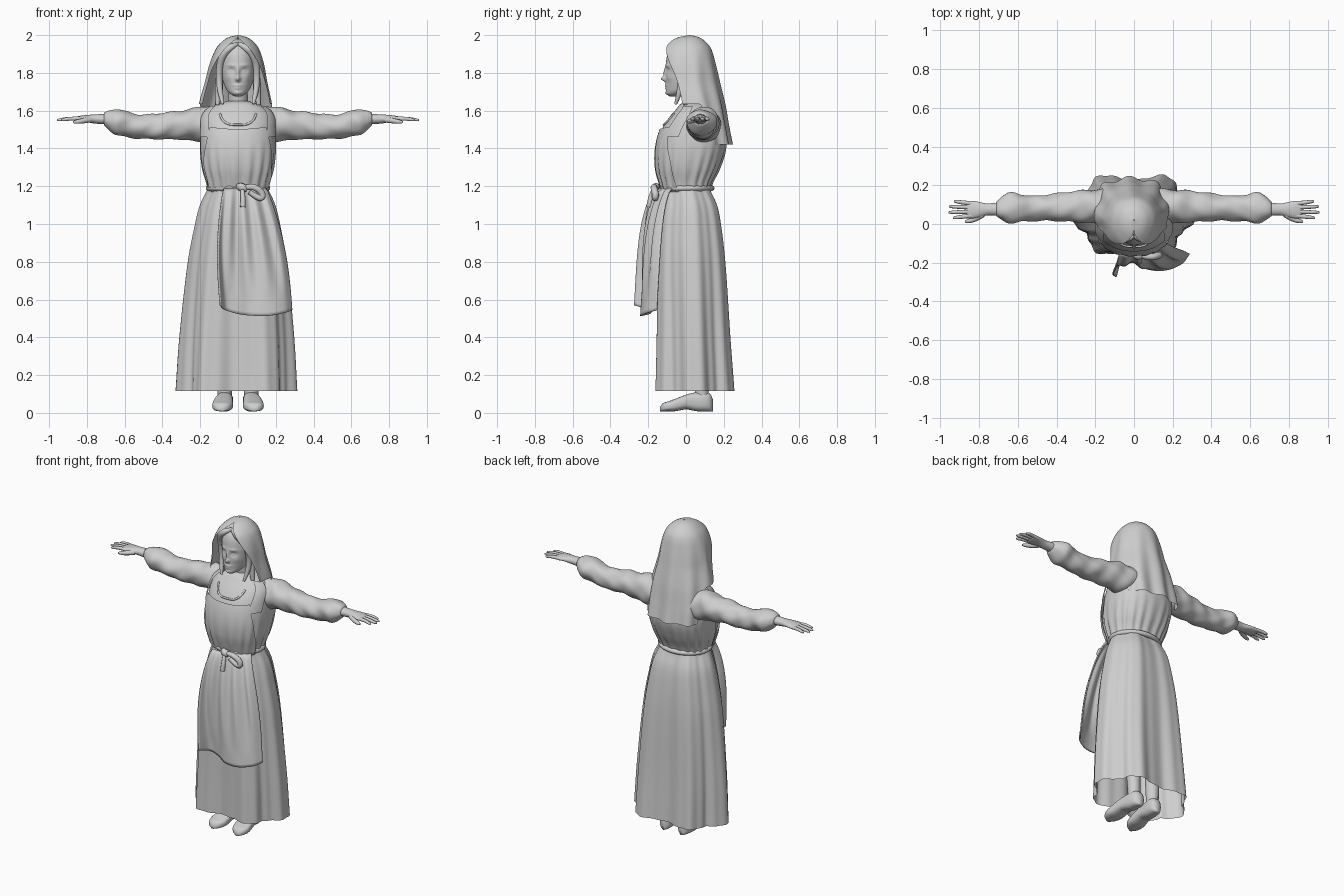
import bpy, bmesh, math
from math import sin, cos, pi, exp

if "Cube" in bpy.data.objects:
    bpy.data.objects.remove(bpy.data.objects["Cube"])

clay = bpy.data.materials.new("light_grey_clay")
clay.use_nodes = True
clay.diffuse_color = (0.62, 0.62, 0.62, 1)
clay.node_tree.nodes["Principled BSDF"].inputs["Base Color"].default_value = (0.62, 0.62, 0.62, 1)


def at(rows, k):
    """Smoothly interpolate rows keyed by their first column."""
    k = min(max(k, rows[0][0]), rows[-1][0])
    i = next(n for n in range(len(rows) - 1) if k <= rows[n + 1][0])
    a, b = rows[i], rows[i + 1]
    p, q = rows[max(i - 1, 0)], rows[min(i + 2, len(rows) - 1)]
    h = b[0] - a[0]
    t = (k - a[0]) / h
    out = []
    for c in range(1, len(a)):
        m0 = (b[c] - p[c]) / (b[0] - p[0]) * h
        m1 = (q[c] - a[c]) / (q[0] - a[0]) * h
        out.append((2*t**3 - 3*t*t + 1) * a[c] + (t**3 - 2*t*t + t) * m0
                   + (3*t*t - 2*t**3) * b[c] + (t**3 - t*t) * m1)
    return out


def finish(ob):
    ob.data.materials.append(clay)
    for f in ob.data.polygons:
        f.use_smooth = True
    return ob


def surface(name, fn, nu, nv, closed=True, cap=False):
    """Mesh from fn(u, v); u runs around, v along."""
    bm = bmesh.new()
    count = nu if closed else nu + 1
    g = [[bm.verts.new(fn(i / nu, j / nv)) for i in range(count)] for j in range(nv + 1)]
    for j in range(nv):
        for i in range(nu):
            n = (i + 1) % count
            bm.faces.new((g[j][i], g[j][n], g[j + 1][n], g[j + 1][i]))
    if cap:
        bm.faces.new(g[0])
        bm.faces.new(g[-1])
    bmesh.ops.recalc_face_normals(bm, faces=bm.faces)
    me = bpy.data.meshes.new(name)
    bm.to_mesh(me)
    bm.free()
    ob = bpy.data.objects.new(name, me)
    bpy.context.collection.objects.link(ob)
    return finish(ob)


def tube(name, pts, depth, cyclic=False):
    """Rounded tube through (x, y, z, radius factor) points."""
    cu = bpy.data.curves.new(name, "CURVE")
    cu.dimensions, cu.bevel_depth, cu.bevel_resolution = "3D", depth, 3
    cu.use_fill_caps = True
    cu.resolution_u = 6
    sp = cu.splines.new("NURBS")
    sp.points.add(len(pts) - 1)
    for p, (x, y, z, r) in zip(sp.points, pts):
        p.co, p.radius = (x, y, z, 1), r
    sp.order_u, sp.use_endpoint_u, sp.use_cyclic_u = 3, not cyclic, cyclic
    ob = bpy.data.objects.new(name, cu)
    bpy.context.collection.objects.link(ob)
    bpy.ops.object.select_all(action="DESELECT")
    ob.select_set(True)
    bpy.context.view_layer.objects.active = ob
    bpy.ops.object.convert(target="MESH")
    return finish(bpy.context.object)


def spow(v, e):
    return math.copysign(abs(v) ** e, v)


def oval(rx, yf, yb, a, e=0.85):
    """Point on a rounded oval; angle 0 is the back, pi the front."""
    m, h = (yf + yb) / 2, (yb - yf) / 2
    return rx * spow(sin(a), e), m + h * spow(cos(a), e)


# Skirt with broad folds that deepen toward the hem
SKIRT = [(.115, .298, -.155, .25, .024), (.4, .285, -.152, .232, .019), (.8, .25, -.15, .21, .012),
         (1.0, .216, -.14, .188, .009), (1.1, .192, -.125, .167, .008), (1.17, .162, -.115, .135, .006),
         (1.2, .15, -.115, .125, .003)]


def skirt_point(u, v):
    z = .115 + 1.085 * v
    rx, yf, yb, f = at(SKIRT, z)
    a = 2 * pi * u
    x, y = oval(rx, yf, yb, a)
    k = -f * cos(6 * a) + .2 * f * sin(19 * a)
    return x + k * sin(a) - .004 * (1 - v), y + k * cos(a), z


surface("skirt", skirt_point, 144, 40)

# Bodice, gathered at the waist and closing to the neck
TORSO = [(1.17, .155, -.115, .125), (1.22, .165, -.13, .14), (1.3, .188, -.15, .18), (1.4, .2, -.152, .212),
         (1.5, .195, -.128, .208), (1.57, .185, -.085, .19), (1.61, .155, -.05, .165),
         (1.635, .11, -.03, .135), (1.65, .06, -.01, .1)]


def torso_point(a, z, off=0):
    rx, yf, yb = at(TORSO, z)
    x, y = oval(rx, yf, yb, a)
    k = off + .006 * sin(20 * a) * max(0, 1 - abs(z - 1.25) / .2)
    return x + k * sin(a), y + k * cos(a), z


surface("bodice", lambda u, v: torso_point(2*pi*u, 1.17 + .48 * v), 96, 30, cap=True)

# Apron bib and shoulder straps lie just over the bodice
surface("apron_bib", lambda u, v: torso_point(
    pi + (u - .5) * (2.5 - 1.0 * v), 1.19 + .325 * v - .012 * sin(pi * u) * v, .012), 40, 16, False)
for s, side in ((1, "left"), (-1, "right")):
    surface(side + "_apron_strap", lambda u, v: torso_point(
        pi + s * (.72 + .5 * u + .2 * v), 1.46 + .165 * v, .013), 8, 14, False)

# Scooped neckline edge, following the bodice
tube("neckline", [torso_point(pi + .5 * t, 1.525 + .06 * abs(t) ** 3, .002) + (1,)
                  for t in [i / 6 - 1 for i in range(13)]], .006)

# Hanging apron panel, gathered at the knot and draped to one side
HEM = [(0, -.09, -.275, .57), (.12, -.065, -.2, .545), (.28, -.005, -.195, .525), (.45, .07, -.235, .515),
       (.65, .165, -.24, .515), (.85, .25, -.205, .53), (1, .288, -.155, .545)]


def apron_point(u, v):
    x1, y1, z1 = at(HEM, u)
    x0, y0 = -.075 + .225 * u, -.155 + .075 * u * u
    y = y0 + (y1 - y0) * v - .045 * sin(pi * v ** .6) * (1 - .3 * u)
    y += .011 * sin(26 * u) * sin(pi * min(1, v + .12))
    x = x0 + (x1 - x0) * v ** .8 - .02 * sin(pi * v) * (1 - u) ** 3 + .02 * sin(pi * v) * u ** 3
    return x, y, 1.19 + (z1 - 1.19) * v


panel = surface("apron_panel", apron_point, 48, 36, False)
thick = panel.modifiers.new("cloth_thickness", "SOLIDIFY")
thick.thickness = .008

# Belt, knot and tie ends
tube("belt", [(.157 * sin(t), .005 - .132 * cos(t), 1.19, 1)
              for t in [i * pi / 12 for i in range(24)]], .015, True)
tube("belt_knot", [(.0, -.15, 1.2, .7), (.02, -.17, 1.195, 1.3), (.045, -.16, 1.185, .7)], .022)
tube("tie_loop", [(.03, -.16, 1.19, .8), (.08, -.175, 1.205, 1), (.135, -.16, 1.16, 1.1),
                  (.12, -.165, 1.125, 1), (.06, -.17, 1.17, .8)], .017)
tube("tie_end", [(.02, -.165, 1.19, .8), (.03, -.19, 1.15, 1), (.025, -.195, 1.09, 1.1)], .013)

# Head with sculpted face
HEAD = [(1.675, .015, -.085, -.05), (1.69, .042, -.102, .0), (1.72, .066, -.104, .06),
        (1.78, .085, -.106, .1), (1.85, .092, -.106, .12), (1.92, .084, -.09, .11),
        (1.965, .05, -.045, .07), (1.98, .015, -.005, .03)]
BUMPS = [(0, 1.768, .012, .013, .023), (0, 1.80, .009, .03, .012), (0, 1.733, .022, .008, .007),
         (0, 1.718, .018, .007, .006), (0, 1.692, .02, .012, .006), (.034, 1.812, .018, .013, -.01),
         (.034, 1.81, .009, .006, .006), (.035, 1.84, .022, .008, .004), (.05, 1.775, .02, .02, .004)]


def head_point(u, v):
    z = 1.675 + .305 * v
    rx, yf, yb = at(HEAD, z)
    a = 2 * pi * u
    x, y = oval(rx, yf, yb, a, 1)
    if cos(a) < 0:
        y -= sum(d * exp(-((abs(x) - bx) / sx) ** 2 - ((z - bz) / sz) ** 2)
                 for bx, bz, sx, sz, d in BUMPS)
    return x, y, z


surface("head", head_point, 120, 80, cap=True)
tube("neck", [(0, .06, 1.6, 1.2), (0, .045, 1.66, 1), (0, .03, 1.76, 1)], .05)

# Parted hair framing the face, with loose locks
for s, side in ((1, "left"), (-1, "right")):
    tube(side + "_parted_hair", [(0, -.06, 1.955, .5), (s * .035, -.082, 1.94, 1), (s * .075, -.07, 1.905, 1.1),
                                 (s * .098, -.04, 1.84, 1), (s * .1, -.025, 1.76, .9),
                                 (s * .094, -.035, 1.69, .8), (s * .08, -.055, 1.635, .4)], .019)
    tube(side + "_hair_lock", [(s * .085, -.01, 1.85, 1), (s * .1, .0, 1.76, 1), (s * .1, .0, 1.7, 1),
                               (s * .11, -.005, 1.63, .5)], .022)

# Veil: open at the face, ending on the shoulders and longer, flatter behind
VEIL = [(1.42, .205, .15, .218, 100, .011), (1.52, .2, .15, .2, 102, .009), (1.63, .19, .15, .183, 105, .007),
        (1.75, .163, .155, .157, 114, .004), (1.85, .142, .18, .135, 126, .002), (1.93, .113, .15, .112, 146, 0),
        (1.97, .078, .1, .078, 165, 0), (1.99, .045, .055, .045, 180, 0), (2.0, .003, .003, .003, 180, 0)]


def veil_point(u, v):
    s = 2 * u - 1
    edge = min(1, max(0, (abs(s) - .64) / .1))
    low = 1.42 + .215 * edge * edge * (3 - 2 * edge)
    z = 2 - (2 - low) * v ** 1.5
    w, rf, rb, limit, fold = at(VEIL, z)
    a = math.radians(limit) * s
    e = 1 - .45 * min(1, max(0, (1.75 - z) / .25))
    c = cos(a)
    x, y = w * sin(a), .02 + (rb * c ** e if c > 0 else rf * c)
    k = fold * cos(9 * a + .6)
    return x - .012 * v + k * sin(a), y + k * cos(a), z


surface("veil", veil_point, 96, 48, False)

# Sleeves, creased and puffed above the cuff
SLEEVE = [(.1, 1.53, .085, .09, .09), (.2, 1.528, .092, .092, .088), (.3, 1.525, .076, .09, .08),
          (.4, 1.518, .07, .085, .071), (.5, 1.513, .064, .083, .065), (.58, 1.528, .067, .082, .07),
          (.645, 1.54, .068, .082, .078), (.685, 1.55, .05, .08, .06), (.71, 1.555, .032, .077, .038)]
HAND = [(.69, 1.555, .028, .077, .035), (.76, 1.556, .024, .075, .031), (.8, 1.558, .019, .074, .04),
        (.84, 1.557, .015, .074, .046), (.87, 1.556, .008, .074, .042)]
SHOE = [(-.138, .012, .03), (-.125, .036, .05), (-.09, .053, .062), (-.03, .052, .085), (.03, .046, .105),
        (.1, .042, .11), (.13, .032, .1), (.143, .012, .07)]
FINGERS = [("index", .032, .935), ("middle", .06, .958), ("ring", .09, .955), ("little", .117, .93)]


def limb(rows, s, wrinkle):
    def fn(u, v):
        k = rows[0][0] + (rows[-1][0] - rows[0][0]) * v
        zc, rz, yc, ry = at(rows, k)
        a = 2 * pi * u
        r = 1 + wrinkle * (sin(52 * k + 2 * sin(a)) + .7 * sin(3 * a + 21 * k) + .4 * sin(5 * a - 40 * k))
        return s * k, yc + ry * r * cos(a), zc + rz * r * sin(a)
    return fn


def shoe(s):
    def fn(u, v):
        y = -.138 + .281 * v
        w, h = at(SHOE, y)
        a = 2 * pi * u
        low = .008 + .012 * max(0, 1 - abs(y) / .06)
        return (s * (.076 - .08 * y) + w * spow(cos(a), .8), y,
                low + (h - low) * (.5 + .5 * spow(sin(a), .7)))
    return fn


for s, side in ((1, "left"), (-1, "right")):
    surface(side + "_sleeve", limb(SLEEVE, s, .04), 48, 72, cap=True)
    surface(side + "_hand", limb(HAND, s, 0), 24, 14, cap=True)
    for n, (finger, y, tip) in enumerate(FINGERS):
        root = .043 + .021 * n
        tube(f"{side}_{finger}_finger", [(s * .835, root, 1.557, 1.1), (s * .89, (root + y) / 2, 1.559, 1),
                                         (s * (tip - .01), y, 1.551, .85), (s * tip, y, 1.55, .4)], .0105)
    tube(side + "_thumb", [(s * .78, .05, 1.553, 1.2), (s * .82, .024, 1.546, 1.1),
                           (s * .862, .013, 1.54, .8), (s * .872, .012, 1.539, .4)], .013)
    surface(side + "_shoe", shoe(s), 32, 24, cap=True)
    tube(side + "_leg", [(s * .07, .085, .06, .9), (s * .07, .085, .2, 1), (s * .08, .07, .5, 1.4)], .04)
